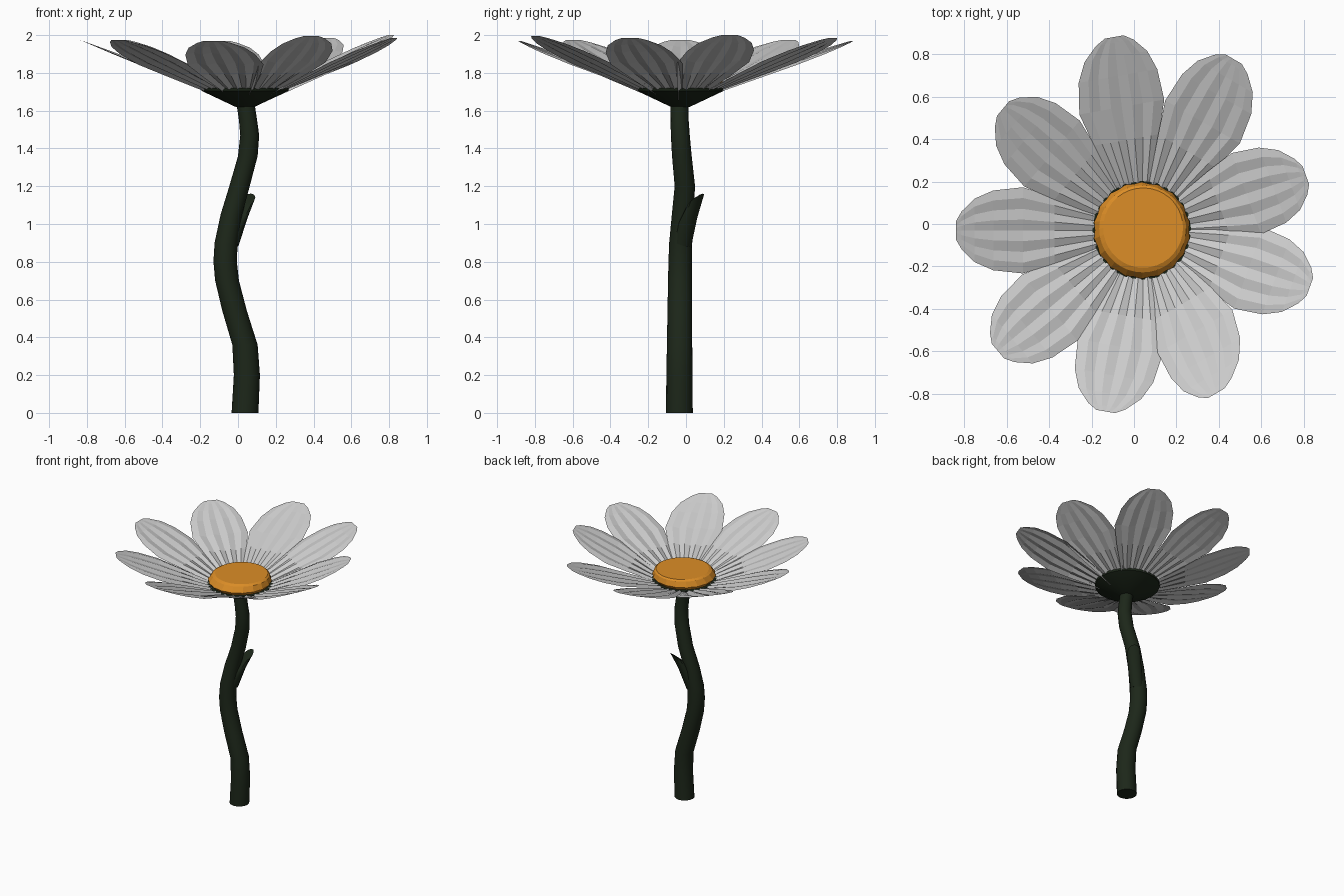
import bpy, bmesh
from math import sin, cos, pi, radians
from mathutils import Vector

if "Cube" in bpy.data.objects:
    bpy.data.objects.remove(bpy.data.objects["Cube"])

CX, CY = 0.037, -0.03  # flower axis


def material(name, rgb):
    m = bpy.data.materials.new(name)
    m.diffuse_color = (*rgb, 1)
    m.use_nodes = True
    m.node_tree.nodes["Principled BSDF"].inputs["Base Color"].default_value = m.diffuse_color
    return m


GREEN = material("stem green", (0.012, 0.02, 0.01))
ORANGE = material("disc orange", (0.72, 0.27, 0.02))


def finish(name, bm, mat=None, smooth=None):
    me = bpy.data.meshes.new(name)
    bm.to_mesh(me)
    bm.free()
    ob = bpy.data.objects.new(name, me)
    bpy.context.collection.objects.link(ob)
    if mat:
        me.materials.append(mat)
    if smooth:
        bpy.ops.object.select_all(action='DESELECT')
        ob.select_set(True)
        bpy.context.view_layer.objects.active = ob
        bpy.ops.object.shade_smooth_by_angle(angle=radians(smooth))
    return ob


def loft(name, rings, n, mat, smooth=None):
    """Skin rings (x, y, z, radius, x tilt, y tilt, scallop) and cap both ends."""
    bm = bmesh.new()
    loops = []
    for x, y, z, r, tx, ty, sc in rings:
        loop = []
        for i in range(n):
            a = 2 * pi * i / n
            rr = r * (1 + (sc if i % 2 else -sc))
            dx, dy = rr * cos(a), rr * sin(a)
            loop.append(bm.verts.new((x + dx, y + dy, z + tx * dx + ty * dy)))
        loops.append(loop)
    for a, b in zip(loops, loops[1:]):
        for i in range(n):
            j = (i + 1) % n
            bm.faces.new((a[i], a[j], b[j], b[i]))
    bm.faces.new(loops[0][::-1])
    bm.faces.new(loops[-1])
    return finish(name, bm, mat, smooth)


# Wavy stem
path = [(0.037, -0.035, 0, 0.071), (0.047, -0.035, 0.2, 0.069), (0.037, -0.034, 0.36, 0.067),
        (-0.018, -0.033, 0.54, 0.065), (-0.058, -0.032, 0.7, 0.063), (-0.068, -0.031, 0.8, 0.062),
        (-0.063, -0.028, 0.9, 0.061), (-0.035, -0.018, 1.05, 0.057), (0.008, -0.006, 1.2, 0.054),
        (0.052, -0.022, 1.36, 0.052), (0.062, -0.03, 1.47, 0.05), (0.053, -0.034, 1.55, 0.048),
        (0.038, -0.035, 1.65, 0.048)]
loft("stem", [(*p, 0, 0, 0) for p in path], 16, GREEN, 40)

# Cut side shoot on the stem
loft("side_shoot", [(-0.045, -0.02, 0.9, 0.048, -0.3, -0.3, 0),
                    (0.0, 0.01, 1.02, 0.05, 0.2, 0.3, 0),
                    (0.046, 0.05, 1.125, 0.046, 0.35, 0.7, 0)], 12, GREEN, 40)

# Cup under the petals
loft("calyx", [(CX, CY, 1.62, 0.05, 0, 0, 0), (CX, CY, 1.705, 0.23, 0, 0, 0),
               (CX, CY, 1.72, 0.233, 0, 0, 0)], 20, GREEN, 30)

# Flower centre with scalloped rim
loft("flower_centre", [(CX, CY, 1.715, 0.2, 0, 0, 0.01), (CX, CY, 1.745, 0.225, 0, 0, 0.015),
                       (CX + 0.004, CY + 0.007, 1.785, 0.205, 0, 0, 0),
                       (CX + 0.006, CY + 0.012, 1.795, 0.188, 0, 0, 0)], 36, ORANGE)

# Petal outline: fraction of length, half width
OUTLINE = [(0.13, 0.05), (0.25, 0.088), (0.47, 0.156), (0.64, 0.203), (0.8, 0.188),
           (0.9, 0.15), (0.97, 0.09), (1.0, 0.045)]
COLS = 8


def petal(name, angle, length, skew, tip_z):
    bm = bmesh.new()
    rows = []
    ca, sa = cos(radians(angle)), sin(radians(angle))
    for t, w in OUTLINE:
        u = t * length
        row = []
        for c in range(COLS + 1):
            s = c / COLS * 2 - 1
            v = s * w + skew * t ** 3
            z = 1.717 + (u - 0.22) / (length - 0.22) * (tip_z - 1.717)
            # lengthwise folds fade out at the tip, one edge overlaps its neighbour
            z += (0.006 if c % 2 else -0.006) * min(1, (1 - t) * 4) + 0.006 * s * (1 - t)
            row.append(bm.verts.new((CX + ca * u - sa * v, CY + sa * u + ca * v, z)))
        rows.append(row)
    for a, b in zip(rows, rows[1:]):
        for c in range(COLS):
            bm.faces.new((a[c], b[c], b[c + 1], a[c + 1]))
    finish(name, bm)


# Ring of nine petals: length, tip skew, tip height
PETALS = [(0.815, -0.02, 2.0), (0.915, 0.03, 1.985), (0.92, -0.03, 1.97),
          (0.87, -0.02, 1.975), (0.875, 0.0, 1.975), (0.885, 0.0, 1.975),
          (0.87, -0.02, 1.97), (0.84, -0.08, 1.995), (0.835, 0.02, 1.985)]
for k, (length, skew, tip) in enumerate(PETALS):
    petal(f"petal_{k + 1}", 20 + 40 * k, length, skew, tip)
